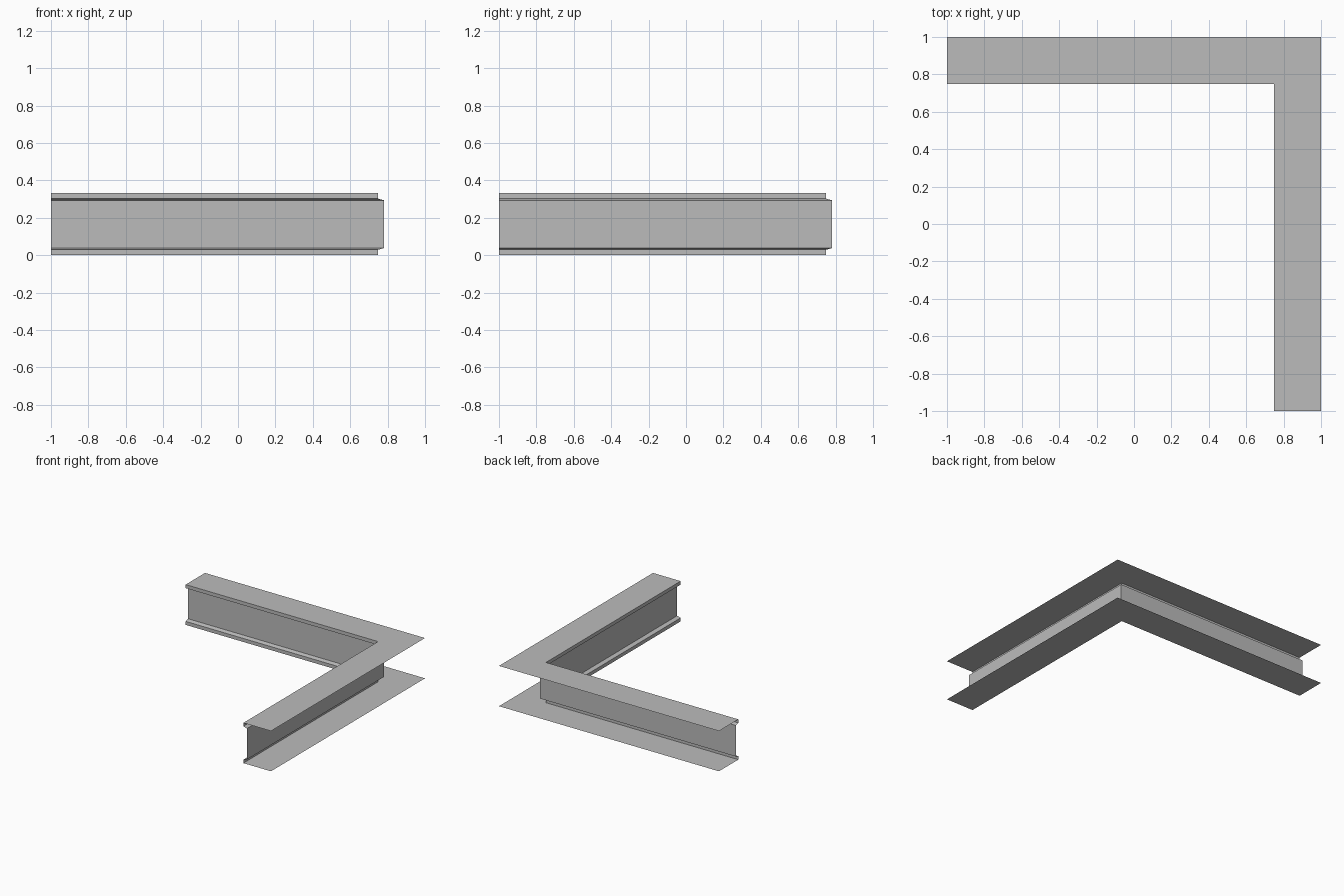
import bpy
import bmesh

if "Cube" in bpy.data.objects:
    bpy.data.objects.remove(bpy.data.objects["Cube"], do_unlink=True)

# Plain grey finish
grey = bpy.data.materials.new("plain_grey")
grey.use_nodes = True
grey.diffuse_color = (0.5, 0.5, 0.5, 1)
grey.node_tree.nodes["Principled BSDF"].inputs["Base Color"].default_value = grey.diffuse_color

HEIGHT = 0.331
OUTER, WEB, LIP = 1.0, 0.781, 0.749

# Sheet section: upper half (offset from centre, height), mirrored below
upper = [(OUTER, HEIGHT), (LIP, HEIGHT), (LIP, 0.302), (WEB, 0.293)]
profile = upper + [(d, HEIGHT - z) for d, z in reversed(upper)]


def sweep_corner(name, section):
    """Sweep an open section round a mitred right-angle corner."""
    bm = bmesh.new()
    rings = []
    for d, z in section:
        path = [(-1, d, z), (d, d, z), (d, -1, z)]
        rings.append([bm.verts.new(p) for p in path])
    for a, b in zip(rings, rings[1:]):
        for i in range(2):
            bm.faces.new((a[i], b[i], b[i + 1], a[i + 1]))
    mesh = bpy.data.meshes.new(name)
    bm.to_mesh(mesh)
    bm.free()
    mesh.materials.append(grey)
    obj = bpy.data.objects.new(name, mesh)
    bpy.context.collection.objects.link(obj)
    return obj


# Folded sheet channel: flanges, short lips and recessed web
sweep_corner("corner_channel", profile)
